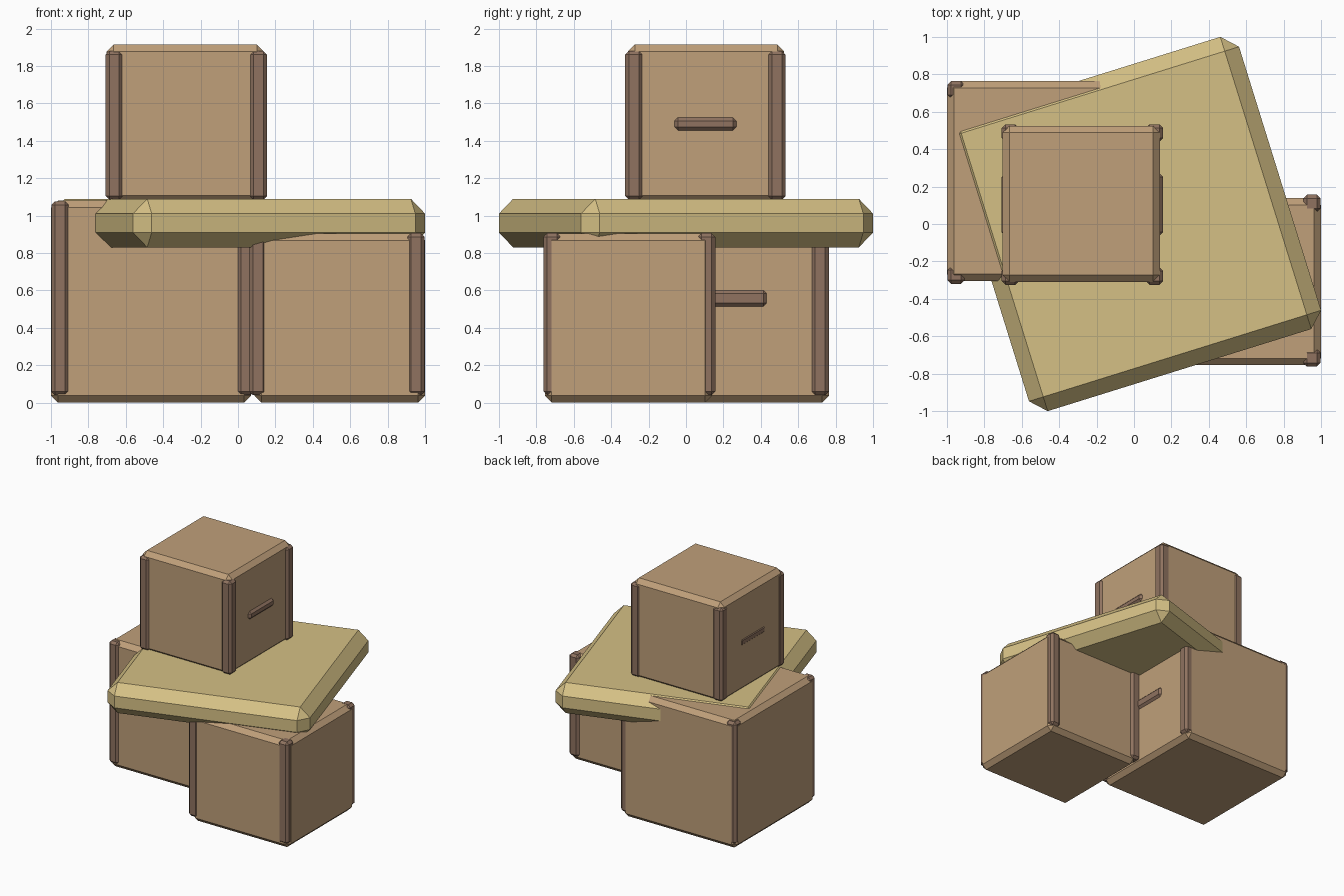
import bpy
import bmesh
import math
from mathutils import Matrix

if "Cube" in bpy.data.objects:
    bpy.data.objects.remove(bpy.data.objects["Cube"])


def material(name, rgb):
    mat = bpy.data.materials.new(name)
    mat.use_nodes = True
    color = tuple((c / 255) ** 2.2 for c in rgb) + (1,)
    mat.diffuse_color = color
    mat.node_tree.nodes["Principled BSDF"].inputs["Base Color"].default_value = color
    return mat


cardboard = material("cardboard brown", (190, 158, 121))
trim = material("dark trim brown", (142, 114, 96))
straw = material("pale straw", (212, 191, 132))


def block(name, low, high, chamfer, mat, turn=0):
    """Chamfered block between two corners, turned about the vertical."""
    size = [b - a for a, b in zip(low, high)]
    mid = [(a + b) / 2 for a, b in zip(low, high)]
    bm = bmesh.new()
    bmesh.ops.create_cube(bm, size=1, matrix=Matrix.Diagonal((*size, 1)))
    bmesh.ops.bevel(bm, geom=bm.edges[:], offset=chamfer, segments=1,
                    affect='EDGES', profile=0.5)
    mesh = bpy.data.meshes.new(name)
    bm.to_mesh(mesh)
    bm.free()
    mesh.materials.append(mat)
    obj = bpy.data.objects.new(name, mesh)
    obj.location = mid
    obj.rotation_euler.z = turn
    bpy.context.collection.objects.link(obj)


def crate(name, low, high, frame_low, frame_high, grip_z):
    """Box body with four corner posts and a grip on each side."""
    block(name + "_body", low, high, 0.037, cardboard)
    (x0, y0, z0), (x1, y1, z1) = frame_low, frame_high
    post = 0.093
    for side, px in (("right", x0), ("left", x1 - post)):
        for end, py in (("front", y0), ("back", y1 - post)):
            block(f"{name}_{end}_{side}_post", (px, py, z0),
                  (px + post, py + post, z1), 0.02, trim)
    # Grips centred on both sides
    mid, half = (y0 + y1) / 2, (y1 - y0) * 0.195
    tall = (y1 - y0) * 0.042
    for side, gx in (("right", x0), ("left", x1 - 0.06)):
        block(f"{name}_{side}_grip", (gx, mid - half, grip_z - tall),
              (gx + 0.06, mid + half, grip_z + tall), 0.02, trim)


# Two lower boxes and one upper box
crate("large_box", (-1, -0.305, 0), (0.07, 0.765, 1.08),
      (-0.998, -0.32, 0.04), (0.088, 0.764, 1.076), 0.557)
crate("medium_box", (0.088, -0.755, 0), (1, 0.138, 0.905),
      (0.06, -0.762, 0.04), (0.998, 0.157, 0.906), 0.475)
crate("small_box", (-0.702, -0.31, 1.07), (0.138, 0.525, 1.915),
      (-0.708, -0.325, 1.085), (0.156, 0.533, 1.88), 1.49)

# Turned slab between the boxes
block("slab", (-0.818, -0.818, 0.83), (0.818, 0.818, 1.09), 0.08, straw,
      math.radians(17.3))
